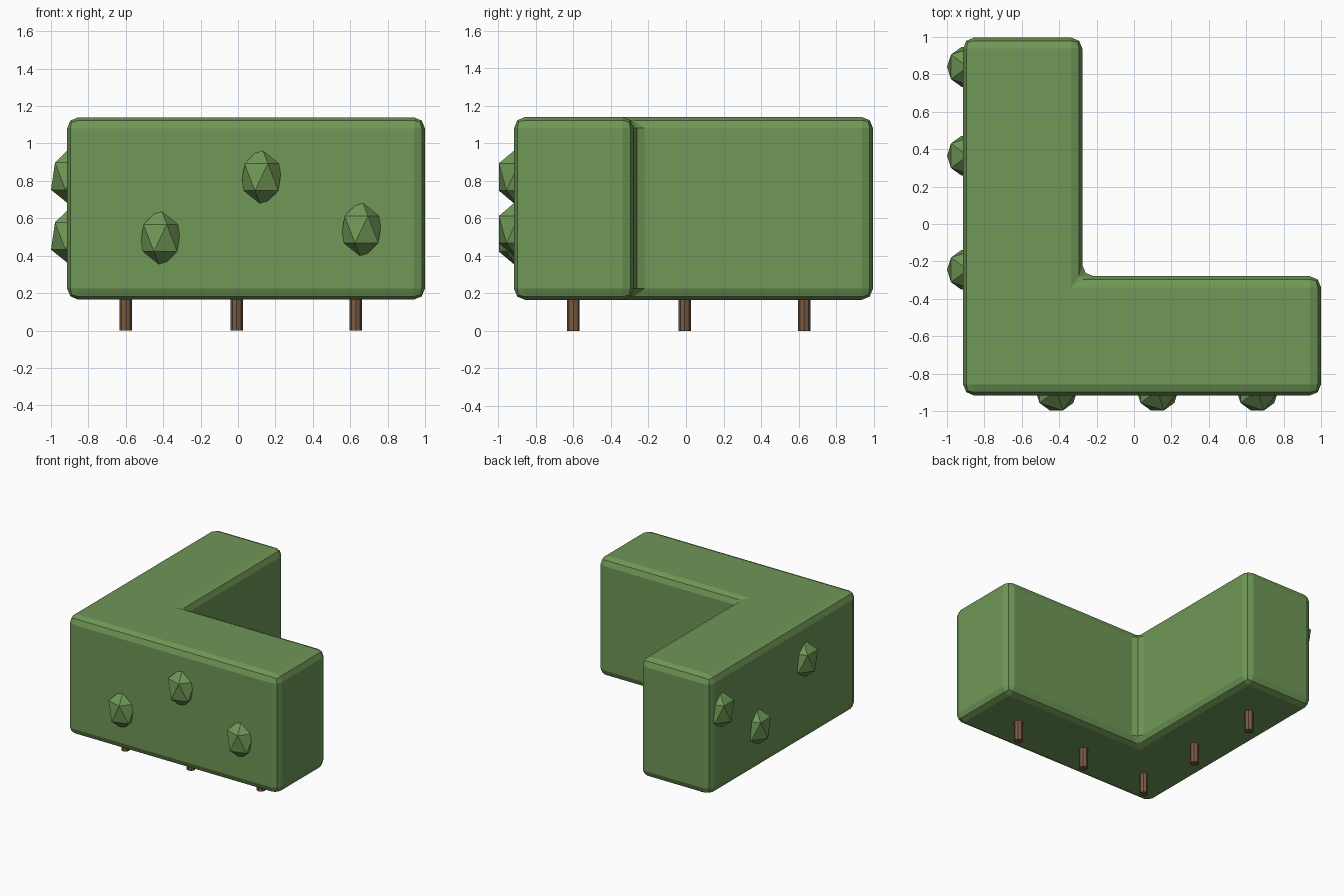
import bpy
import bmesh
from mathutils import Matrix

cube = bpy.data.objects.get("Cube")
if cube:
    bpy.data.objects.remove(cube, do_unlink=True)


def make_material(name, rgb):
    mat = bpy.data.materials.new(name)
    mat.use_nodes = True
    mat.diffuse_color = (*rgb, 1)
    mat.node_tree.nodes["Principled BSDF"].inputs["Base Color"].default_value = (*rgb, 1)
    return mat


def make_object(name, bm, mat):
    bmesh.ops.recalc_face_normals(bm, faces=bm.faces[:])
    mesh = bpy.data.meshes.new(name)
    bm.to_mesh(mesh)
    bm.free()
    mesh.materials.append(mat)
    obj = bpy.data.objects.new(name, mesh)
    bpy.context.collection.objects.link(obj)
    return obj


leaf_green = make_material("leaf green", (0.16, 0.31, 0.095))
stem_brown = make_material("stem brown", (0.19, 0.105, 0.055))

# Hedge body: extruded L footprint with softened edges
LOW_X, LOW_Y, HIGH_X, HIGH_Y = -0.914, -0.917, 1.0, 0.997
INNER_X, INNER_Y = -0.276, -0.279
BASE, TOP = 0.165, 1.14
footprint = [(LOW_X, LOW_Y), (HIGH_X, LOW_Y), (HIGH_X, INNER_Y),
             (INNER_X, INNER_Y), (INNER_X, HIGH_Y), (LOW_X, HIGH_Y)]
bm = bmesh.new()
face = bm.faces.new([bm.verts.new((x, y, BASE)) for x, y in footprint])
extruded = bmesh.ops.extrude_face_region(bm, geom=[face], use_keep_orig=True)
top_verts = [g for g in extruded["geom"] if isinstance(g, bmesh.types.BMVert)]
bmesh.ops.translate(bm, verts=top_verts, vec=(0, 0, TOP - BASE))
body = make_object("hedge_body", bm, leaf_green)
bevel = body.modifiers.new("soft edges", "BEVEL")
bevel.width = 0.06
bevel.segments = 2
bevel.limit_method = "ANGLE"


# Leaf clumps: tall low-poly balls half sunk into the two outer walls
def leaf_clump(name, location):
    bm = bmesh.new()
    bmesh.ops.create_icosphere(bm, subdivisions=1, radius=0.125)
    bmesh.ops.scale(bm, verts=bm.verts, vec=(1, 1, 1.3))
    bmesh.ops.translate(bm, verts=bm.verts, vec=location)
    make_object(name, bm, leaf_green)


for i, (x, z) in enumerate([(-0.415, 0.495), (0.125, 0.82), (0.66, 0.54)]):
    leaf_clump(f"front_leaf_clump_{i + 1}", (x, -0.891, z))
for i, (y, z) in enumerate([(-0.245, 0.825), (0.365, 0.505), (0.84, 0.825)]):
    leaf_clump(f"side_leaf_clump_{i + 1}", (-0.888, y, z))

# Stems under both wings, sharing the corner one
NEAR, MID, FAR = -0.6, -0.007, 0.63
STEM_HEIGHT = 0.3
for i, (x, y) in enumerate([(NEAR, NEAR), (MID, NEAR), (FAR, NEAR), (NEAR, MID), (NEAR, FAR)]):
    bm = bmesh.new()
    bmesh.ops.create_cone(bm, cap_ends=True, segments=8, radius1=0.033, radius2=0.033,
                          depth=STEM_HEIGHT,
                          matrix=Matrix.Translation((x, y, STEM_HEIGHT / 2)))
    make_object(f"stem_{i + 1}", bm, stem_brown)
